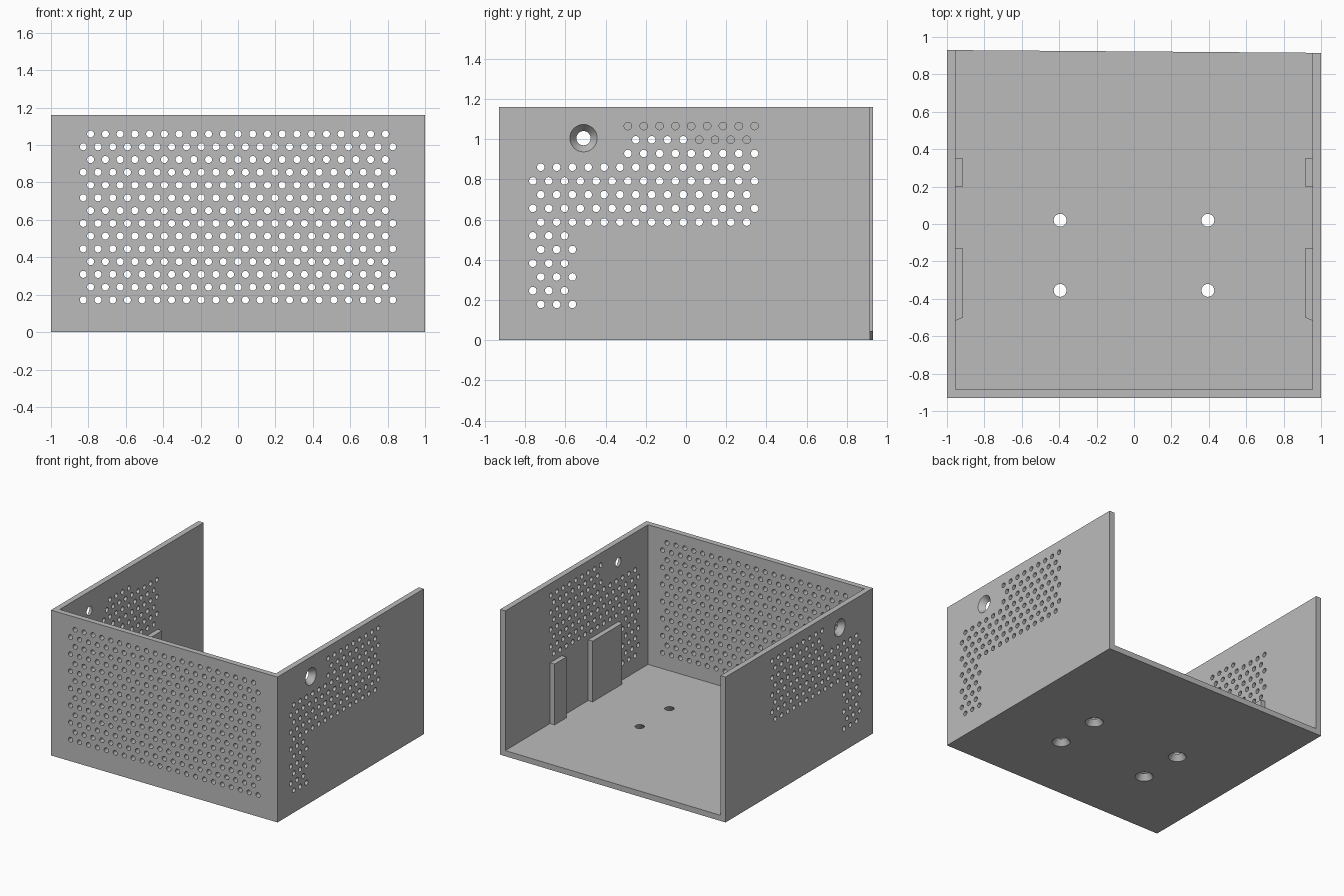
import bpy, bmesh, math
from mathutils import Matrix, Vector

if "Cube" in bpy.data.objects:
    bpy.data.objects.remove(bpy.data.objects["Cube"], do_unlink=True)

WALL = 0.045
DEPTH, HEIGHT = 0.93, 1.16
PITCH = 0.0788
ROW = PITCH * math.sin(math.radians(60))
HOLE = 0.019

grey = bpy.data.materials.new("plain grey")
grey.use_nodes = True
grey.diffuse_color = (0.5, 0.5, 0.5, 1)
grey.node_tree.nodes["Principled BSDF"].inputs["Base Color"].default_value = (0.5, 0.5, 0.5, 1)


def add_object(name, bm):
    mesh = bpy.data.meshes.new(name)
    bmesh.ops.recalc_face_normals(bm, faces=bm.faces)
    bm.to_mesh(mesh)
    bm.free()
    mesh.materials.append(grey)
    obj = bpy.data.objects.new(name, mesh)
    bpy.context.collection.objects.link(obj)
    return obj


def box(bm, low, high):
    low, high = Vector(low), Vector(high)
    matrix = Matrix.Translation((low + high) / 2) @ Matrix.Diagonal((*(high - low), 1))
    return bmesh.ops.create_cube(bm, size=1, matrix=matrix)["verts"]


def drill(bm, start, direction, length, r1, r2, sides=14):
    """Round cutter running from start along direction."""
    direction = Vector(direction)
    turn = direction.to_track_quat("Z", "Y").to_matrix().to_4x4()
    place = Matrix.Translation(Vector(start) + direction * length / 2) @ turn
    bmesh.ops.create_cone(bm, cap_ends=True, segments=sides, radius1=r1,
                          radius2=r2, depth=length, matrix=place)


def cut(target, bm):
    cutter = add_object("cutter", bm)
    cutter.hide_render = True
    mod = target.modifiers.new("cut", "BOOLEAN")
    mod.operation, mod.solver, mod.object = "DIFFERENCE", "EXACT", cutter
    bpy.context.view_layer.objects.active = target
    bpy.ops.object.modifier_apply(modifier=mod.name)
    bpy.data.objects.remove(cutter, do_unlink=True)


# Case: a block whose rear edge runs very slightly out of square
bm = bmesh.new()
for v in box(bm, (-1, -DEPTH, 0), (1, DEPTH, HEIGHT)):
    if v.co.x > 0 and v.co.y > 0:
        v.co.y -= 0.015
case = add_object("open_case", bm)

# Hollow, open at the top and the rear
bm = bmesh.new()
box(bm, (WALL - 1, WALL - DEPTH, WALL), (1 - WALL, 2, 2))
cut(case, bm)

holes = bmesh.new()

# Front vents: staggered rows
for row in range(14):
    count = 22 - row % 2
    for i in range(count):
        x = (i - (count - 1) / 2) * PITCH
        drill(holes, (x, -DEPTH - 0.02, 0.172 + row * ROW), (0, 1, 0), 0.09, HOLE, HOLE)

# Side vents: an L-shaped field with a stepped top, clear of the cable hole
for row in range(14):
    first, last = (0, 2) if row < 6 else (0, 13) if row < 11 else (6, 14)
    if row >= 6 and row % 2:
        last = 14
    if row == 12:
        last = 13
    for i in range(first, last + 1):
        y = -0.762 + (i + 0.5 * (row % 2 == 0)) * PITCH
        z = 0.178 + row * ROW
        for side in (-1, 1):
            blind = side < 0 and (row == 13 or (row == 12 and y > 0))
            length = 0.05 if blind else 0.09
            drill(holes, (side * 1.02, y, z), (-side, 0, 0), length, HOLE, HOLE)

# Countersunk cable holes in both sides
for side in (-1, 1):
    drill(holes, (side * 1.001, -0.51, 1.005), (-side, 0, 0), 0.055, 0.069, 0.029, 32)

# Countersunk mounting holes in the floor
for x in (-0.395, 0.395):
    for y in (-0.355, 0.02):
        drill(holes, (x, y, -0.001), (0, 0, 1), 0.055, 0.067, 0.028, 32)

cut(case, holes)

# Guide blocks standing on the floor against each side wall
for side, label in ((-1, "right"), (1, "left")):
    for name, y1, y2 in (("front", -0.5, -0.13), ("rear", 0.2, 0.35)):
        bm = bmesh.new()
        inner, outer = side * 0.915, side * (1 - WALL + 0.005)
        verts = box(bm, (min(inner, outer), y1, WALL - 0.005),
                    (max(inner, outer), y2, 0.53))
        if name == "front":
            for v in verts:
                if v.co.y < -0.4 and abs(v.co.x) > 0.93:
                    v.co.y -= 0.02
        add_object(f"{label}_{name}_guide", bm)

# Smooth the bores while the case edges stay sharp
bpy.ops.object.select_all(action="DESELECT")
case.select_set(True)
bpy.context.view_layer.objects.active = case
bpy.ops.object.shade_smooth_by_angle(angle=math.radians(30))
